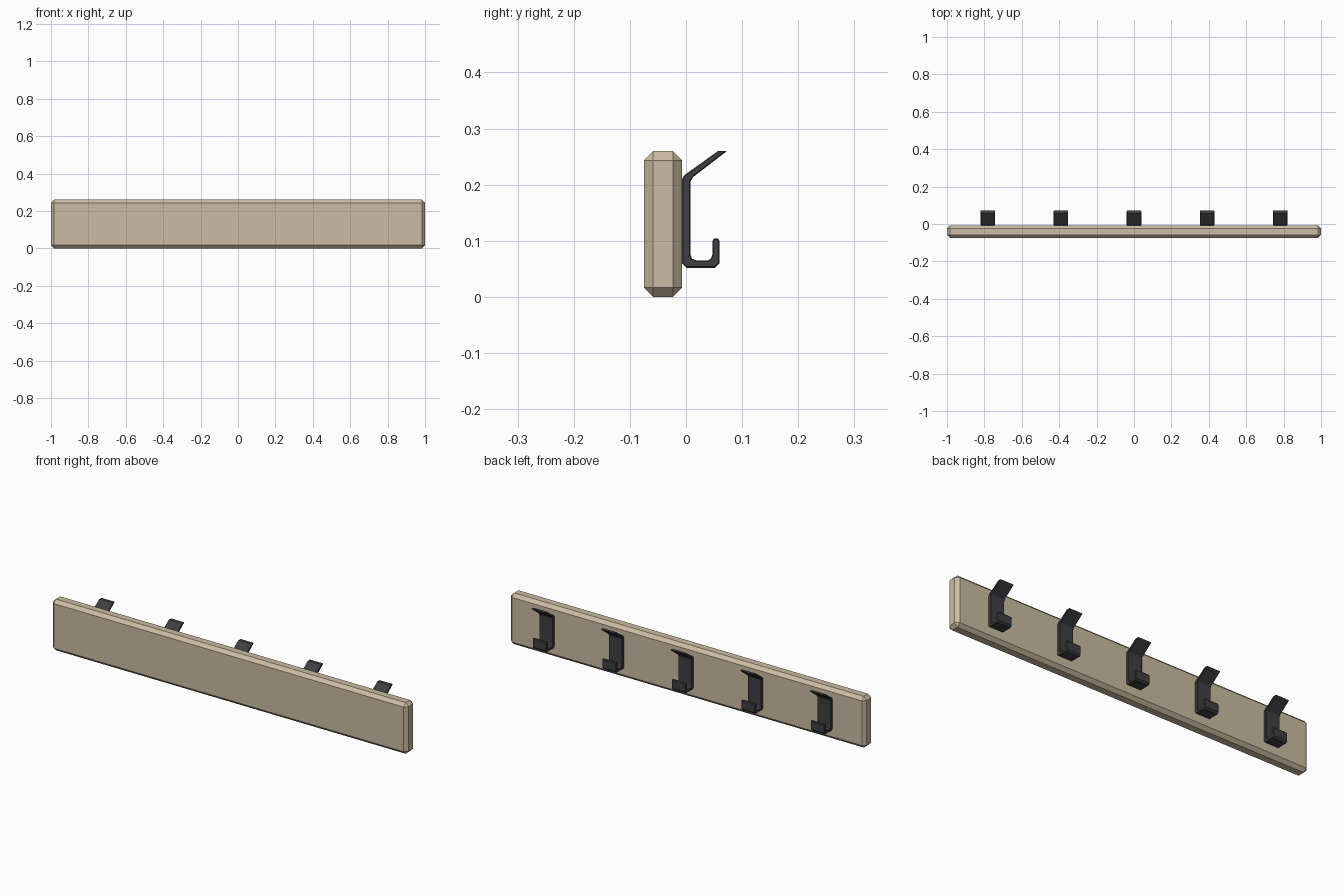
import bpy, bmesh

if "Cube" in bpy.data.objects:
    bpy.data.objects.remove(bpy.data.objects["Cube"])


def material(name, color):
    m = bpy.data.materials.new(name)
    m.diffuse_color = color
    m.use_nodes = True
    m.node_tree.nodes["Principled BSDF"].inputs["Base Color"].default_value = m.diffuse_color
    return m


def finish(name, bm, mat):
    bmesh.ops.recalc_face_normals(bm, faces=bm.faces)
    mesh = bpy.data.meshes.new(name)
    bm.to_mesh(mesh)
    bm.free()
    mesh.materials.append(mat)
    ob = bpy.data.objects.new(name, mesh)
    bpy.context.collection.objects.link(ob)
    return ob


wood = material("wood", (0.60, 0.50, 0.36, 1))
metal = material("dark_metal", (0.05, 0.05, 0.055, 1))

# Chamfered backing board
bm = bmesh.new()
bmesh.ops.create_cube(bm, size=1)
bmesh.ops.scale(bm, vec=(2, 0.068, 0.26), verts=bm.verts)
bmesh.ops.translate(bm, vec=(0, -0.041, 0.13), verts=bm.verts)
bmesh.ops.bevel(bm, geom=bm.edges[:], offset=0.0165, segments=1, affect='EDGES')
finish("backing_board", bm, wood)

# Side profile of a hook (y, z): slanted arm, upright plate, curled lip
PROFILE = [
    (0.057, 0.26), (-0.003, 0.217), (-0.007, 0.210), (-0.007, 0.060),
    (0.001, 0.052), (0.052, 0.052), (0.060, 0.060), (0.060, 0.100),
    (0.057, 0.104), (0.050, 0.104), (0.047, 0.100), (0.047, 0.075),
    (0.044, 0.068), (0.038, 0.065), (0.019, 0.065), (0.011, 0.068),
    (0.008, 0.075), (0.008, 0.206), (0.013, 0.214), (0.073, 0.26),
]
WIDTH = 0.078


def hook(name, x):
    bm = bmesh.new()
    cap = bm.faces.new([bm.verts.new((x - WIDTH / 2, y, z)) for y, z in PROFILE])
    ext = bmesh.ops.extrude_face_region(bm, geom=[cap], use_keep_orig=True)
    moved = [g for g in ext["geom"] if isinstance(g, bmesh.types.BMVert)]
    bmesh.ops.translate(bm, vec=(WIDTH, 0, 0), verts=moved)
    bmesh.ops.recalc_face_normals(bm, faces=bm.faces)
    # Eased rims along both sides
    rims = [e for e in bm.edges if abs(e.verts[0].co.x - e.verts[1].co.x) < 1e-5]
    bmesh.ops.bevel(bm, geom=rims, offset=0.002, segments=1, affect='EDGES')
    finish(name, bm, metal)


for i in range(5):
    hook(f"coat_hook_{i + 1}", (i - 2) * 0.391)
